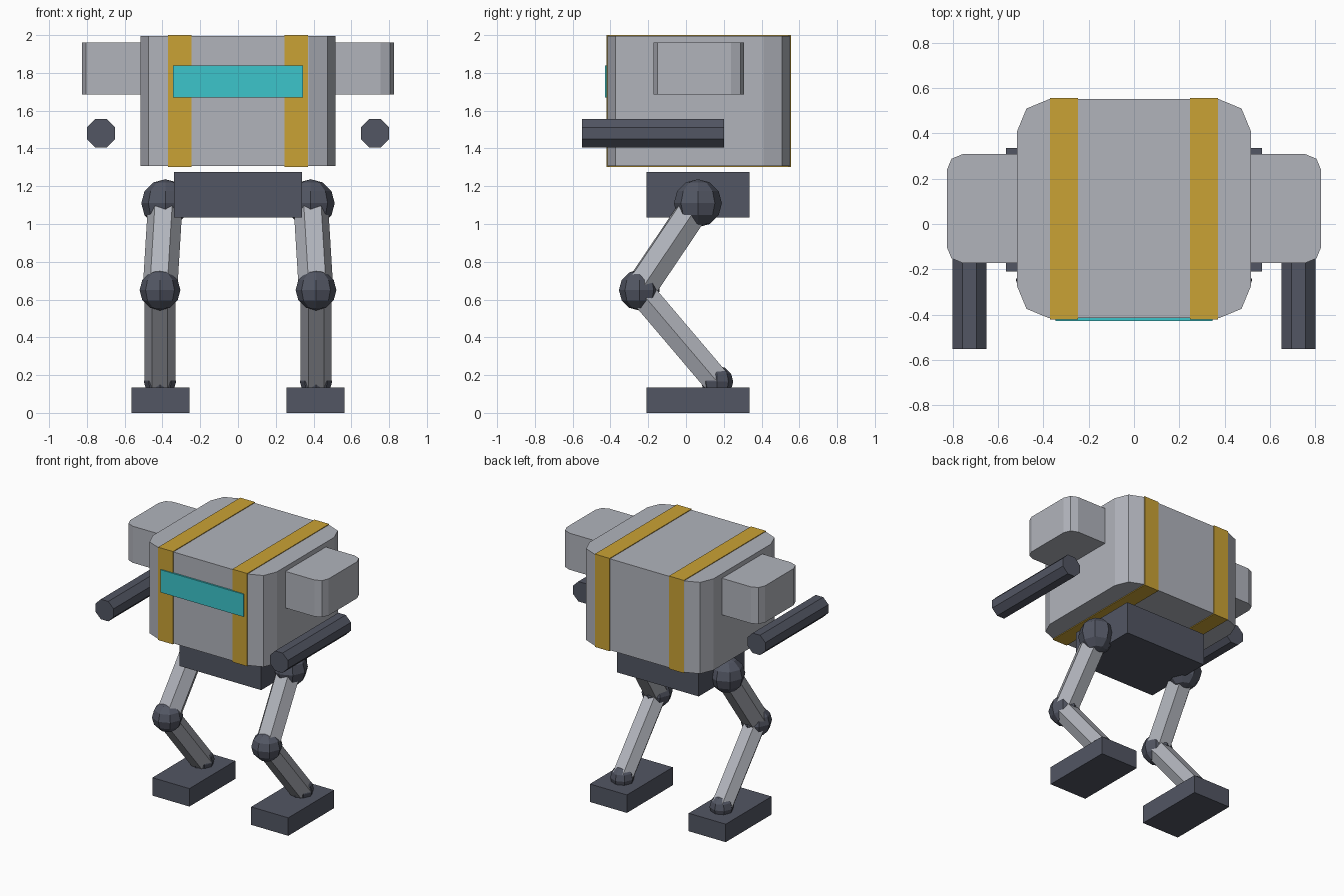
import bpy, bmesh, math
from mathutils import Vector, Matrix

if "Cube" in bpy.data.objects:
    bpy.data.objects.remove(bpy.data.objects["Cube"])


def material(name, rgb):
    m = bpy.data.materials.new(name)
    m.diffuse_color = (*rgb, 1)
    m.use_nodes = True
    m.node_tree.nodes["Principled BSDF"].inputs["Base Color"].default_value = m.diffuse_color
    return m


GREY = material("light_grey", (0.44, 0.455, 0.50))
DARK = material("dark_slate", (0.085, 0.093, 0.125))
GOLD = material("gold", (0.59, 0.36, 0.035))
TEAL = material("teal", (0.045, 0.56, 0.60))


def finish(bm, name, mat):
    bmesh.ops.recalc_face_normals(bm, faces=bm.faces)
    mesh = bpy.data.meshes.new(name)
    bm.to_mesh(mesh)
    bm.free()
    mesh.materials.append(mat)
    ob = bpy.data.objects.new(name, mesh)
    bpy.context.collection.objects.link(ob)
    return ob


def box(name, x, y, z, mat, round_corners=0):
    """Box from (min, max) ranges, optionally with rounded upright edges."""
    bm = bmesh.new()
    bmesh.ops.create_cube(bm, size=1)
    for v in bm.verts:
        v.co = [r[0] if c < 0 else r[1] for c, r in zip(v.co, (x, y, z))]
    if round_corners:
        upright = [e for e in bm.edges
                   if abs(e.verts[0].co.z - e.verts[1].co.z) > 0.01]
        bmesh.ops.bevel(bm, geom=upright, offset=round_corners, segments=2,
                        profile=0.5, affect='EDGES')
    return finish(bm, name, mat)


def rod(name, a, b, radius, sides, mat, roll=0):
    """Prism running between two points."""
    a, b = Vector(a), Vector(b)
    bm = bmesh.new()
    bmesh.ops.create_cone(bm, cap_ends=True, segments=sides, radius1=radius,
                          radius2=radius, depth=(b - a).length)
    turn = (b - a).to_track_quat('Z', 'Y').to_matrix().to_4x4()
    bm.transform(Matrix.Translation((a + b) / 2) @ turn @ Matrix.Rotation(roll, 4, 'Z'))
    return finish(bm, name, mat)


def ball(name, centre, radius):
    bm = bmesh.new()
    bmesh.ops.create_uvsphere(bm, u_segments=8, v_segments=6, radius=radius)
    bm.transform(Matrix.Translation(centre))
    return finish(bm, name, DARK)


# Hull, visor and pelvis
box("hull", (-0.515, 0.515), (-0.415, 0.55), (1.308, 1.995), GREY, 0.14)
box("visor", (-0.345, 0.345), (-0.428, -0.41), (1.67, 1.84), TEAL)
box("pelvis", (-0.34, 0.34), (-0.21, 0.335), (1.035, 1.275), DARK)

for side, s in (("left", -1), ("right", 1)):
    def span(a, b):
        return tuple(sorted((s * a, s * b)))

    # Band wrapped around the hull
    box(side + "_band", span(0.247, 0.37), (-0.42, 0.555), (1.302, 2.0), GOLD)

    # Shoulder pod and gun barrel
    box(side + "_pod", span(0.42, 0.825), (-0.172, 0.308), (1.685, 1.96), GREY, 0.07)
    rod(side + "_barrel", (s * 0.725, -0.55, 1.48), (s * 0.725, 0.2, 1.48),
        0.081, 8, DARK, math.pi / 8)

    # Leg: hip, knee and ankle balls joined by hexagonal rods
    hip = (s * 0.385, 0.063, 1.11)
    knee = (s * 0.413, -0.247, 0.65)
    ankle = (s * 0.413, 0.165, 0.165)
    ball(side + "_hip", hip, 0.127)
    ball(side + "_knee", knee, 0.108)
    ball(side + "_ankle", ankle, 0.085)
    rod(side + "_thigh", hip, knee, 0.092, 6, GREY, math.pi / 6)
    rod(side + "_shin", knee, ankle, 0.082, 6, GREY, math.pi / 6)
    box(side + "_foot", span(0.257, 0.565), (-0.21, 0.335), (0, 0.135), DARK)
